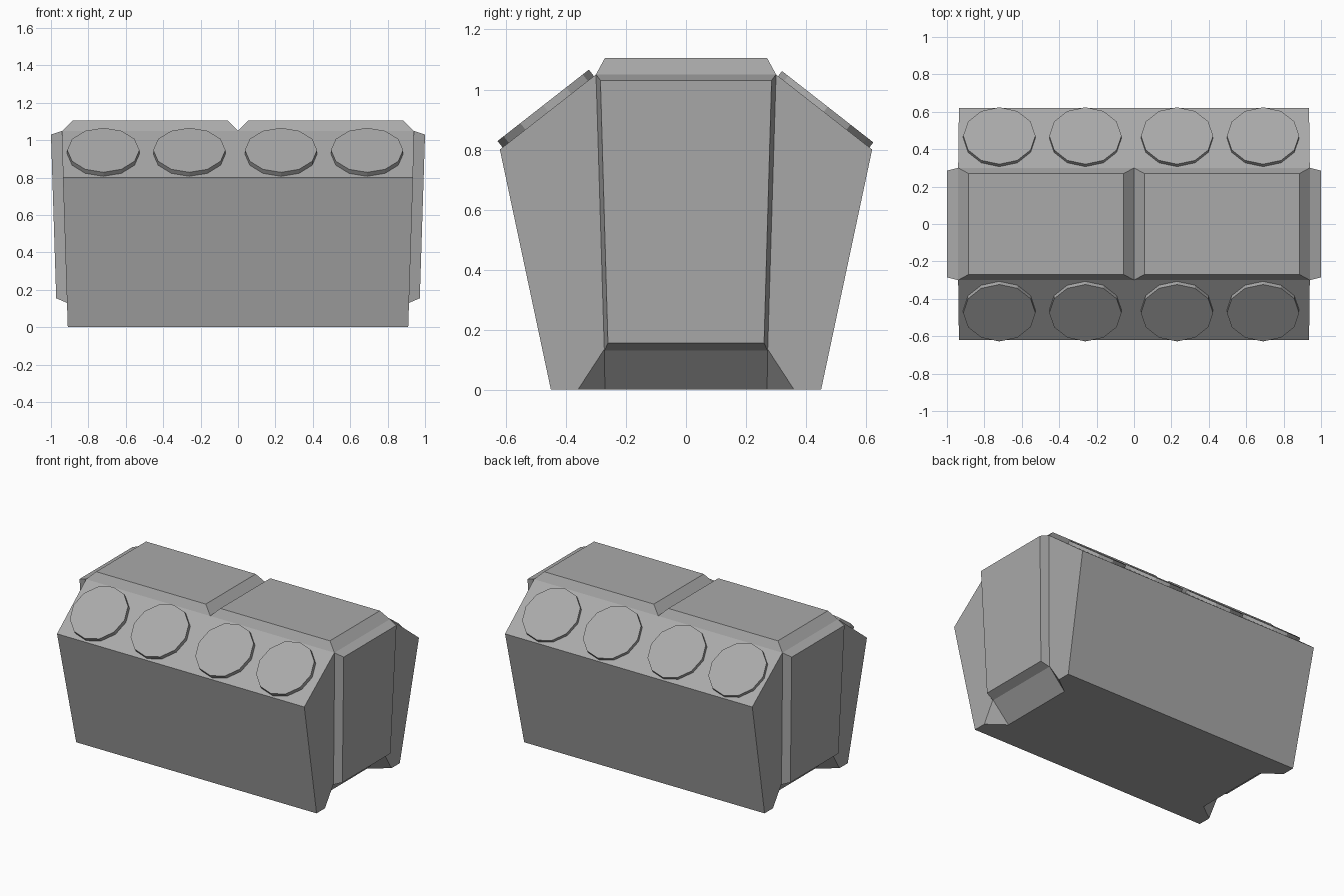
import bpy, bmesh, math
from mathutils import Vector, Matrix

cube = bpy.data.objects.get("Cube")
if cube:
    bpy.data.objects.remove(cube, do_unlink=True)

GREY = (0.40, 0.40, 0.40, 1)
metal = bpy.data.materials.new("plain grey metal")
metal.use_nodes = True
metal.diffuse_color = GREY
metal.node_tree.nodes["Principled BSDF"].inputs["Base Color"].default_value = GREY


def finish(bm, name, mirror=(False, False)):
    """Turn a bmesh into an object, optionally mirrored in x and y."""
    bmesh.ops.recalc_face_normals(bm, faces=bm.faces[:])
    mesh = bpy.data.meshes.new(name)
    bm.to_mesh(mesh)
    bm.free()
    mesh.materials.append(metal)
    obj = bpy.data.objects.new(name, mesh)
    bpy.context.collection.objects.link(obj)
    if any(mirror):
        mod = obj.modifiers.new("Mirror", "MIRROR")
        mod.use_axis = (mirror[0], mirror[1], False)
        mod.merge_threshold = 0.0005
    return obj


def frustum(name, base, top):
    """Join two four-cornered rings into a closed block."""
    bm = bmesh.new()
    a = [bm.verts.new(p) for p in base]
    b = [bm.verts.new(p) for p in top]
    bm.faces.new(a)
    bm.faces.new(b)
    for i in range(4):
        j = (i + 1) % 4
        bm.faces.new((a[i], a[j], b[j], b[i]))
    return finish(bm, name)


# Main block: one quarter, with a sloped notch under the end, mirrored twice
points = {
    "notch_mid": (0.914, 0, 0.135), "notch_top": (0.914, 0.272, 0.135),
    "notch_side": (0.91, 0.36, 0), "foot": (0.91, 0.45, 0),
    "shoulder": (0.936, 0.62, 0.8), "ridge": (0.94, 0.30, 1.05),
    "ridge_mid": (0.94, 0, 1.05), "notch_in": (0.79, 0.27, 0),
    "notch_in_mid": (0.79, 0, 0),
}
for key in ("foot", "shoulder", "ridge", "ridge_mid", "notch_in_mid"):
    points["centre_" + key] = (0, *points[key][1:])
bm = bmesh.new()
v = {key: bm.verts.new(p) for key, p in points.items()}
for face in (
    "notch_mid notch_top notch_side foot shoulder ridge ridge_mid",
    "notch_mid notch_in_mid notch_in notch_top",
    "notch_top notch_in notch_side",
    "notch_in_mid centre_notch_in_mid centre_foot foot notch_side notch_in",
    "foot centre_foot centre_shoulder shoulder",
    "shoulder centre_shoulder centre_ridge ridge",
    "ridge centre_ridge centre_ridge_mid ridge_mid",
):
    bm.faces.new([v[key] for key in face.split()])
finish(bm, "main_block", (True, True))


def top_ring(x0, x1, y, z):
    return [(x0, -y, z), (x1, -y, z), (x1, y, z), (x0, y, z)]


def end_ring(side, low, high):
    """Ring of an end plate; low and high are (x, half width, z)."""
    return [(side * x, s * y, z) for (x, y, z), s in
            ((low, -1), (low, 1), (high, 1), (high, -1))]


for side, label in ((1, "left"), (-1, "right")):
    # Bevelled top covers and end plates
    frustum(label + "_top_cover", top_ring(0, side * 0.94, 0.30, 1.05),
            top_ring(side * 0.055, side * 0.885, 0.27, 1.105))
    frustum(label + "_end_plate",
            end_ring(side, (0.914, 0.272, 0.13), (0.94, 0.30, 1.05)),
            end_ring(side, (0.972, 0.26, 0.155), (1.0, 0.285, 1.03)))

# Twelve-sided caps lying on both sloping shoulders
for side, label, depth in ((-1, "front", 0.027), (1, "back", 0.021)):
    normal = Vector((0, side * 0.25, 0.32)).normalized()
    slope = normal.cross(Vector((1, 0, 0)))
    turn = Matrix(((1, 0, 0), slope, normal)).transposed().to_4x4()
    for number, x in enumerate((-0.72, -0.26, 0.23, 0.69), 1):
        bm = bmesh.new()
        bmesh.ops.create_cone(bm, cap_ends=True, segments=12, radius1=0.193,
                              radius2=0.193, depth=depth + 0.01)
        centre = Vector((x, side * 0.459, 0.926)) + normal * (depth - 0.01) / 2
        bm.transform(Matrix.Translation(centre) @ turn)
        finish(bm, f"{label}_round_cap_{number}")
